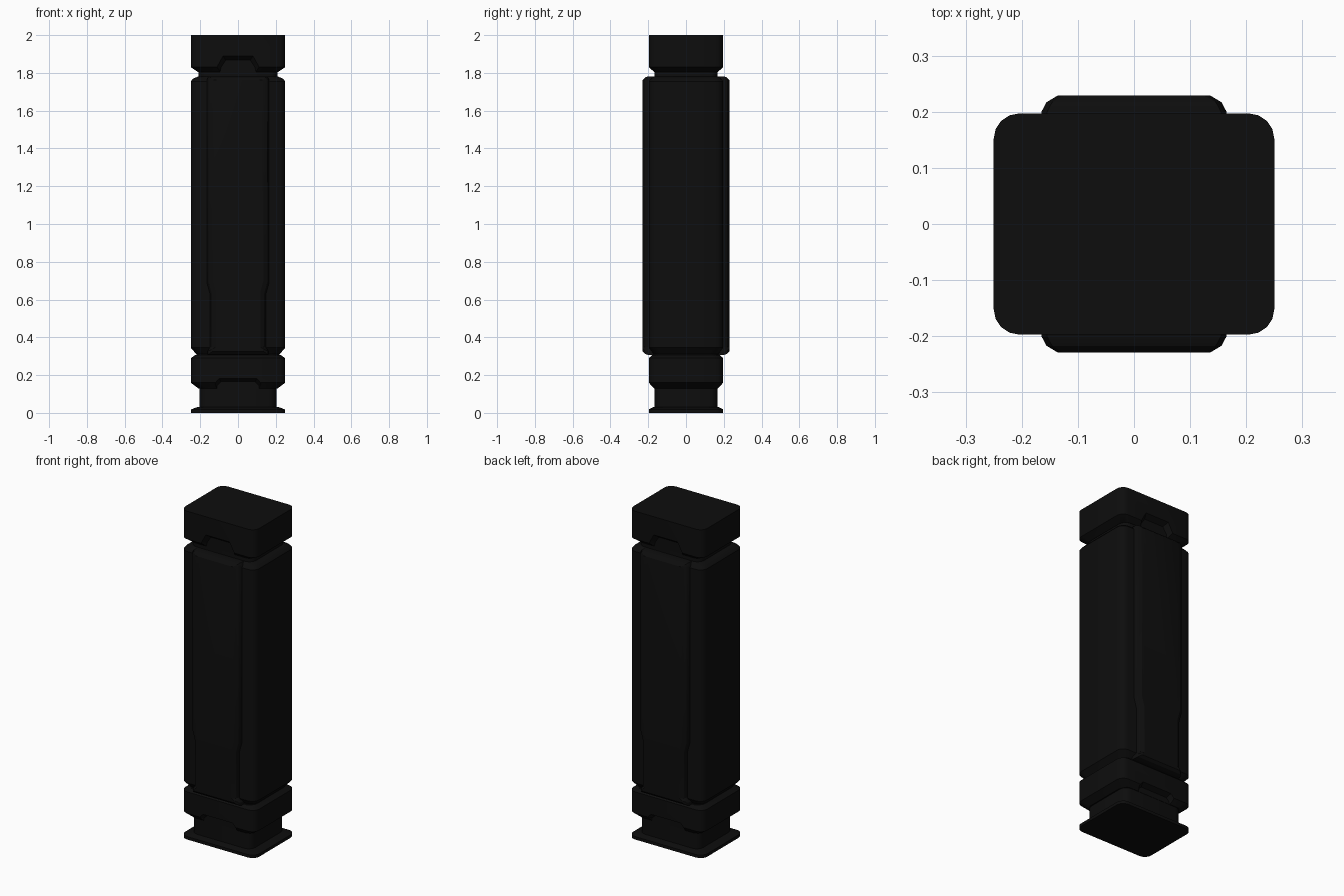
import bpy, bmesh, math

if "Cube" in bpy.data.objects:
    bpy.data.objects.remove(bpy.data.objects["Cube"])

black = bpy.data.materials.new("matte_black")
black.diffuse_color = (0.004, 0.004, 0.004, 1)
black.use_nodes = True
black.node_tree.nodes["Principled BSDF"].inputs["Base Color"].default_value = black.diffuse_color


def loft(name, rings):
    """Closed solid through rings of equal point count."""
    bm = bmesh.new()
    loops = [[bm.verts.new(p) for p in r] for r in rings]
    n = len(loops[0])
    for a, b in zip(loops, loops[1:]):
        for i in range(n):
            j = (i + 1) % n
            bm.faces.new((a[i], a[j], b[j], b[i]))
    bm.faces.new(loops[0])
    bm.faces.new(loops[-1])
    bmesh.ops.recalc_face_normals(bm, faces=bm.faces)
    me = bpy.data.meshes.new(name)
    bm.to_mesh(me)
    bm.free()
    me.materials.append(black)
    ob = bpy.data.objects.new(name, me)
    bpy.context.collection.objects.link(ob)
    return ob


def section(hx, hy, z, r=0.045, seg=4):
    """Rounded rectangle at height z."""
    pts = []
    for k, (sx, sy) in enumerate([(1, 1), (-1, 1), (-1, -1), (1, -1)]):
        for i in range(seg + 1):
            a = math.pi / 2 * (k + i / seg)
            pts.append((sx * (hx - r) + r * math.cos(a), sy * (hy - r) + r * math.sin(a), z))
    return pts


def block(name, levels):
    return loft(name, [section(*l) for l in levels])


def outline(half, y):
    """Mirror the right-hand half of an outline in the xz plane."""
    return [(x, y, z) for x, z in half] + [(-x, y, z) for x, z in reversed(half)]


def finish(ob):
    bpy.ops.object.select_all(action='DESELECT')
    ob.select_set(True)
    bpy.context.view_layer.objects.active = ob
    bpy.ops.object.shade_smooth_by_angle(angle=math.radians(28))


def notch(ob, inner, outer):
    """Cut a tapered recess into the front and back of a block."""
    bpy.context.view_layer.objects.active = ob
    for s in (-1, 1):
        cutter = loft("cutter", [outline(inner, s * 0.168), outline(outer, s * 0.198),
                                 outline(outer, s * 0.25)])
        cutter.hide_render = True
        m = ob.modifiers.new("notch", 'BOOLEAN')
        m.operation, m.object, m.solver = 'DIFFERENCE', cutter, 'EXACT'
        bpy.ops.object.modifier_apply(modifier=m.name)
        bpy.data.objects.remove(cutter)


X, Y = 0.25, 0.197
# foot plate and necks
parts = [
    block("foot_plate", [(X, Y, 0), (X, Y, 0.018), (0.212, 0.17, 0.032)]),
    block("lower_neck", [(0.203, 0.166, 0.02), (0.203, 0.166, 0.2)]),
    block("middle_neck", [(0.22, 0.172, 0.25), (0.22, 0.172, 0.4)]),
    block("upper_neck", [(0.208, 0.166, 1.7), (0.208, 0.166, 1.92)]),
]
# lower collar with front and back recess
collar = block("collar", [(0.21, 0.17, 0.13), (X, Y, 0.16), (X, Y, 0.29), (0.225, 0.178, 0.307)])
notch(collar, [(0.11, 0.10), (0.11, 0.145), (0.09, 0.165)],
      [(0.13, 0.10), (0.125, 0.155), (0.1, 0.182)])
# main shaft
shaft = block("shaft", [(0.222, 0.172, 0.312), (X, Y, 0.345), (X, Y, 1.755),
                        (0.24, 0.187, 1.768), (0.21, 0.168, 1.782)])
# top cap with front and back recess
cap = block("cap", [(0.212, 0.168, 1.805), (X, Y, 1.83), (X, Y, 2.0)])
notch(cap, [(0.1, 1.78), (0.09, 1.83), (0.065, 1.868)],
      [(0.12, 1.78), (0.11, 1.835), (0.08, 1.89)])
parts += [collar, shaft, cap]


# raised panels, narrower near the bottom
def panel_half(d):
    return [(0.162 - d, 0.306 + d * 0.7), (0.162 - d, 0.325 + d * 0.5), (0.147 - d, 0.35),
            (0.147 - d, 0.625 + d * 0.5), (0.165 - d, 0.69 + d * 0.5), (0.165 - d, 1.765 - d * 0.5),
            (0.155 - d, 1.782 - d * 0.7)]


for side, s in (("front", -1), ("back", 1)):
    parts.append(loft(side + "_panel", [outline(panel_half(d), s * y) for d, y in
                      ((0, 0.17), (0, 0.2), (0.009, 0.217), (0.029, 0.229))]))

for ob in parts:
    finish(ob)
